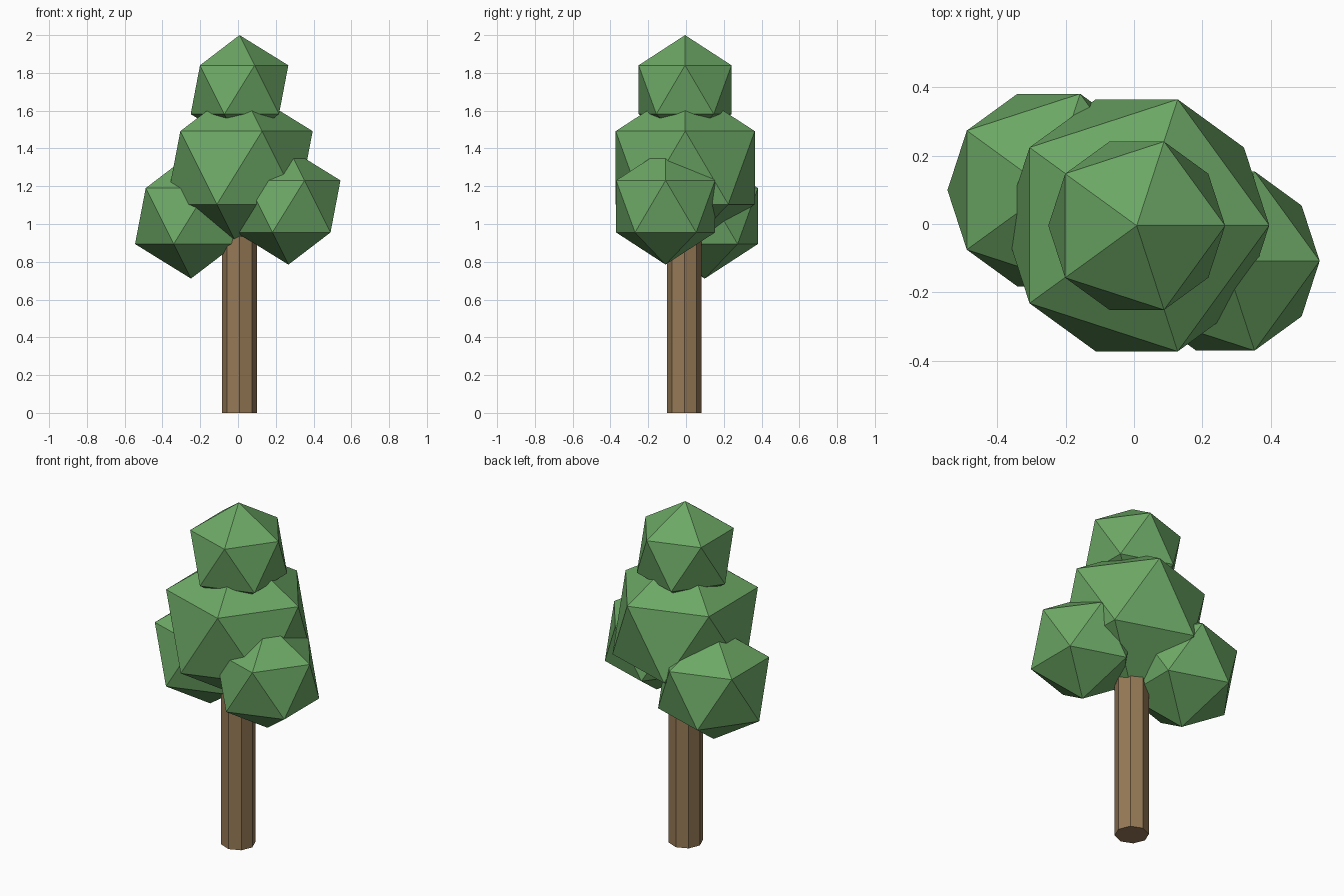
import bpy

if "Cube" in bpy.data.objects:
    bpy.data.objects.remove(bpy.data.objects["Cube"])


def material(name, color):
    m = bpy.data.materials.new(name)
    m.diffuse_color = (*color, 1.0)
    m.use_nodes = True
    m.node_tree.nodes["Principled BSDF"].inputs["Base Color"].default_value = m.diffuse_color
    return m


leaf_green = material("leaf_green", (0.15, 0.39, 0.13))
bark_brown = material("bark_brown", (0.31, 0.195, 0.095))


def finish(name, mat):
    ob = bpy.context.object
    ob.name = name
    ob.data.name = name
    ob.data.materials.append(mat)
    bpy.ops.object.shade_flat()


# Eight-sided trunk, its top buried in the foliage
trunk_top = 1.1
bpy.ops.mesh.primitive_cylinder_add(
    vertices=8, radius=0.092, depth=trunk_top,
    location=(0.008, -0.009, trunk_top / 2))
finish("trunk", bark_brown)

# Faceted foliage clumps: name, centre, radius
clumps = [
    ("foliage_top", (0.008, -0.005, 1.711), 0.289),
    ("foliage_middle", (0.008, -0.004, 1.298), 0.433),
    ("foliage_right", (0.267, -0.108, 1.093), 0.308),
    ("foliage_left", (-0.249, 0.099, 1.042), 0.331),
]
for name, centre, radius in clumps:
    bpy.ops.mesh.primitive_ico_sphere_add(
        subdivisions=1, radius=radius, location=centre)
    finish(name, leaf_green)
